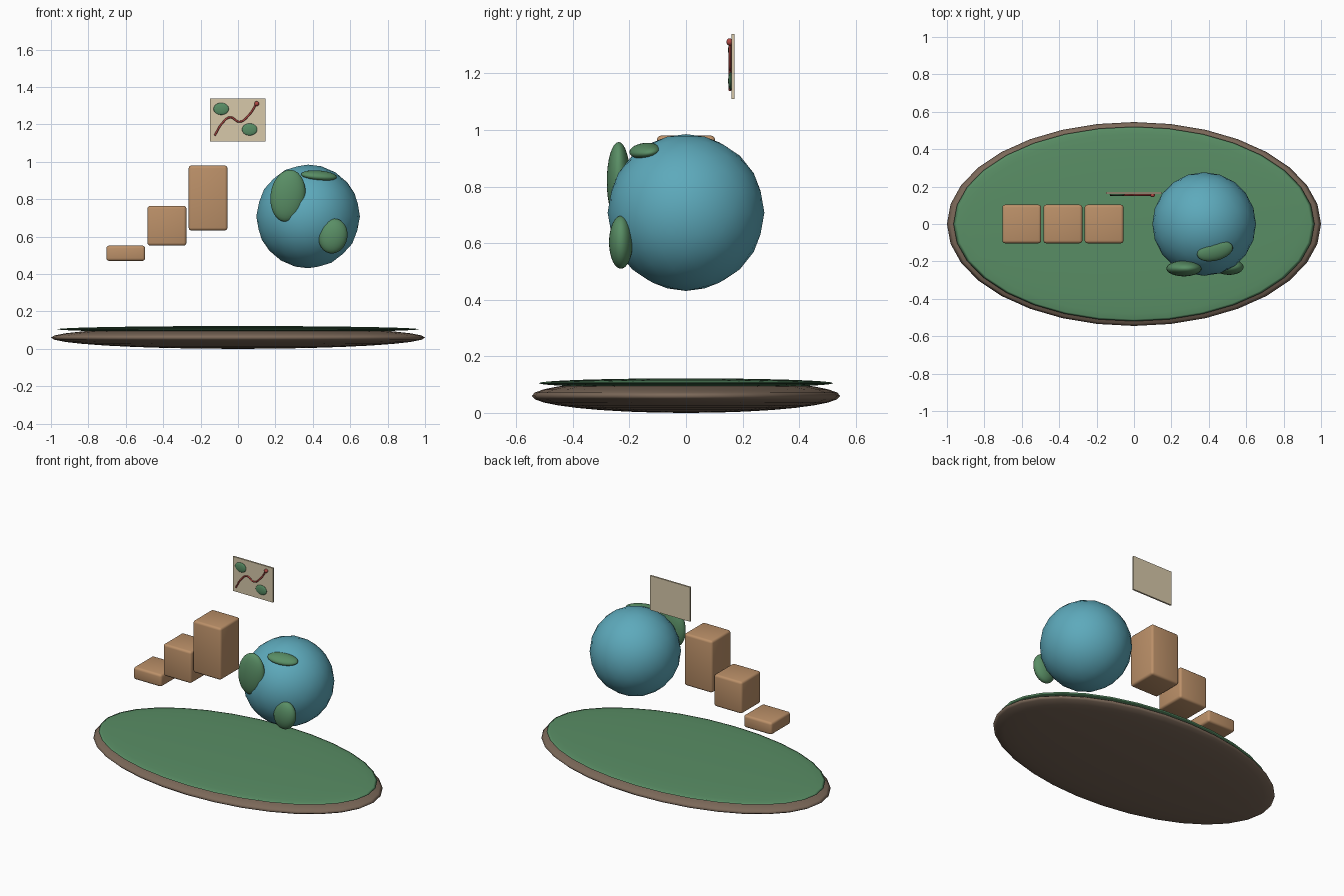
import bpy
from math import radians

if "Cube" in bpy.data.objects:
    bpy.data.objects.remove(bpy.data.objects["Cube"])


def material(name, rgb):
    m = bpy.data.materials.new(name)
    m.diffuse_color = (*rgb, 1)
    m.use_nodes = True
    m.node_tree.nodes["Principled BSDF"].inputs["Base Color"].default_value = m.diffuse_color
    return m


EARTH = material("earth", (0.20, 0.14, 0.10))
GREEN = material("green", (0.10, 0.27, 0.13))
BLUE = material("blue", (0.11, 0.40, 0.50))
WOOD = material("wood", (0.50, 0.28, 0.14))
PAPER = material("paper", (0.68, 0.58, 0.40))
RED = material("red", (0.45, 0.07, 0.06))


def finish(name, mat, smooth=True):
    ob = bpy.context.object
    ob.name = name
    ob.data.materials.append(mat)
    bpy.ops.object.transform_apply(location=False, rotation=False, scale=True)
    if smooth:
        bpy.ops.object.shade_smooth()
    return ob


def ellipsoid(name, loc, half, mat, rot=(0, 0, 0), seg=32, rings=16):
    bpy.ops.mesh.primitive_uv_sphere_add(
        segments=seg, ring_count=rings, radius=1, location=loc,
        rotation=[radians(a) for a in rot])
    bpy.context.object.scale = half
    return finish(name, mat)


def box(name, loc, size, mat, bevel):
    bpy.ops.mesh.primitive_cube_add(size=1, location=loc)
    bpy.context.object.scale = size
    ob = finish(name, mat, smooth=False)
    if bevel:
        mod = ob.modifiers.new("bevel", 'BEVEL')
        mod.width = bevel
        mod.segments = 3
        bpy.ops.object.modifier_apply(modifier=mod.name)
        bpy.ops.object.shade_smooth_by_angle(angle=radians(35))
    return ob


# Oval island: earth with a grass cap
ellipsoid("island_base", (0, 0, 0.06), (1.0, 0.545, 0.06), EARTH)
ellipsoid("grass_top", (0, 0, 0.105), (0.965, 0.52, 0.017), GREEN)

# Globe with land masses on its front
bpy.ops.mesh.primitive_ico_sphere_add(subdivisions=3, radius=0.277,
                                      location=(0.375, 0, 0.708))
finish("globe", BLUE)
lands = [
    ((0.267, -0.238, 0.818), (0.093, 0.042, 0.14), (0, 8, 0)),
    ((0.508, -0.23, 0.603), (0.077, 0.042, 0.094), (0, 12, 0)),
    ((0.433, -0.145, 0.926), (0.098, 0.052, 0.026), (12, 4, 14)),
]
for i, (loc, half, rot) in enumerate(lands):
    ellipsoid(f"land_{i + 1}", loc, half, GREEN, rot)

# Rising row of blocks
for i, (x, z0, z1) in enumerate([(-0.6, 0.47, 0.552), (-0.38, 0.552, 0.765),
                                 (-0.16, 0.633, 0.98)]):
    box(f"step_block_{i + 1}", (x, 0, (z0 + z1) / 2),
        (0.208, 0.206, z1 - z0), WOOD, 0.015)

# Map sheet with two green patches
box("map_sheet", (-0.002, 0.166, 1.224), (0.297, 0.011, 0.23), PAPER, 0)
for i, (x, z) in enumerate([(-0.09, 1.283), (0.062, 1.173)]):
    ellipsoid(f"map_patch_{i + 1}", (x, 0.157, z), (0.041, 0.008, 0.032),
              GREEN, seg=24, rings=12)

# Route line and its end marker
points = [(-0.125, 1.14), (-0.083, 1.208), (-0.042, 1.238),
          (0.008, 1.214), (0.06, 1.252), (0.1, 1.312)]
curve = bpy.data.curves.new("map_route", 'CURVE')
curve.dimensions = '3D'
curve.bevel_depth = 0.005
curve.bevel_resolution = 2
curve.resolution_u = 6
curve.use_fill_caps = True
spline = curve.splines.new('BEZIER')
spline.bezier_points.add(len(points) - 1)
for bp, (x, z) in zip(spline.bezier_points, points):
    bp.co = (x, 0.155, z)
    bp.handle_left_type = bp.handle_right_type = 'AUTO'
curve.materials.append(RED)
route = bpy.data.objects.new("map_route", curve)
bpy.context.collection.objects.link(route)
ellipsoid("route_marker", (0.1, 0.154, 1.311), (0.013, 0.011, 0.013), RED,
          seg=16, rings=8)
